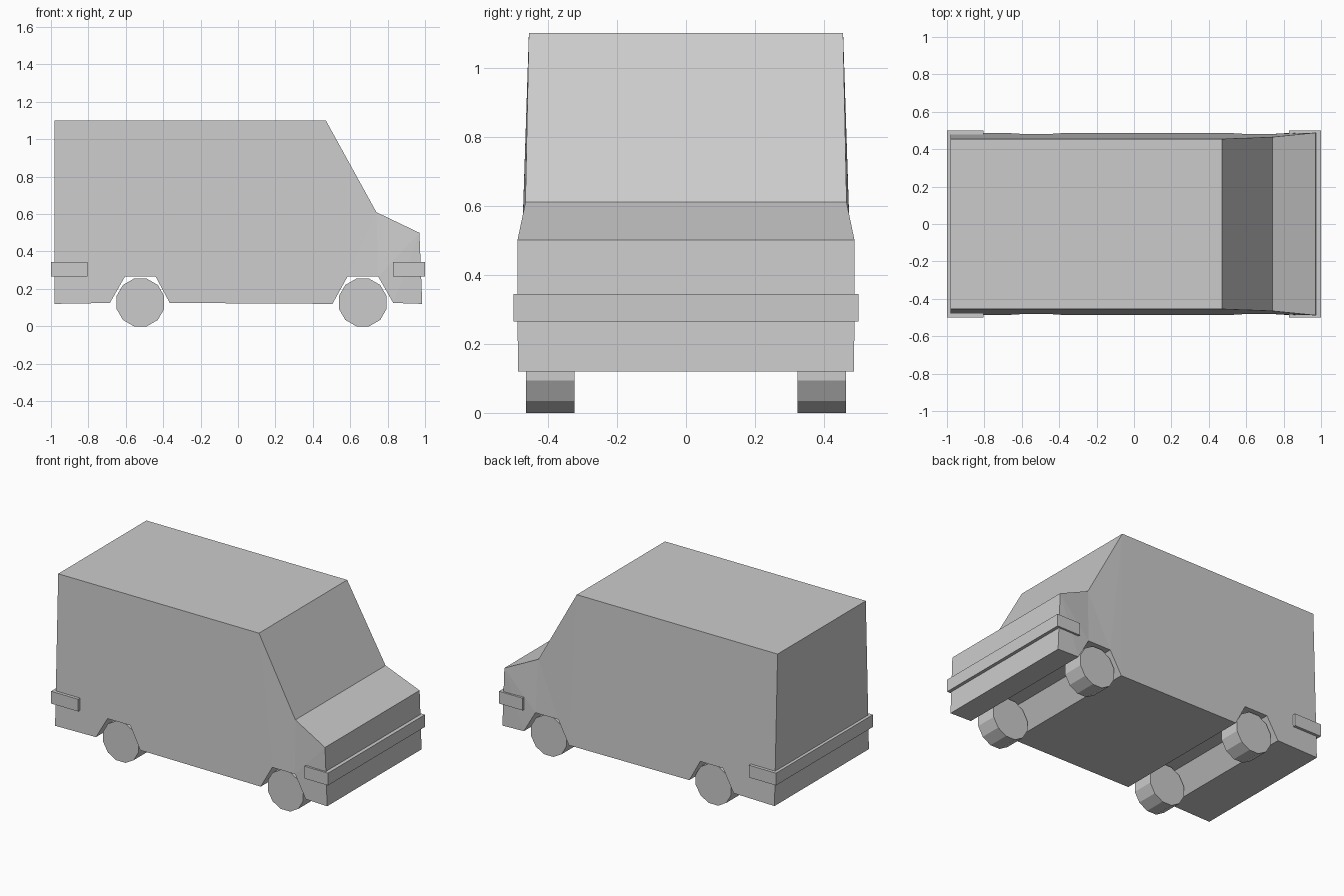
import bpy, bmesh, math

if "Cube" in bpy.data.objects:
    bpy.data.objects.remove(bpy.data.objects["Cube"])

# Side profile of the body as (x, z, half width), counter-clockwise from the rear bottom
PROFILE = [
    (-0.98, 0.12, 0.487), (-0.685, 0.125, 0.487), (-0.605, 0.265, 0.482),
    (-0.44, 0.265, 0.482), (-0.365, 0.125, 0.487), (0.505, 0.12, 0.487),
    (0.585, 0.265, 0.482), (0.75, 0.265, 0.482), (0.83, 0.125, 0.487),
    (0.985, 0.12, 0.487), (0.97, 0.50, 0.488), (0.74, 0.61, 0.465),
    (0.47, 1.10, 0.455), (-0.98, 1.10, 0.455),
]
# Flat cargo side, then the folded panels around the front wheel
SIDE_PANELS = [
    (0, 1, 2, 3, 4, 5, 12, 13), (12, 5, 6), (12, 6, 11),
    (11, 6, 7), (11, 7, 10), (10, 7, 8), (10, 8, 9),
]


def finish(bm, name):
    bmesh.ops.recalc_face_normals(bm, faces=bm.faces)
    mesh = bpy.data.meshes.new(name)
    bm.to_mesh(mesh)
    bm.free()
    obj = bpy.data.objects.new(name, mesh)
    bpy.context.collection.objects.link(obj)
    return obj


def box(name, x0, x1, half_y, z0, z1):
    bm = bmesh.new()
    bmesh.ops.create_cube(bm, size=1)
    for v in bm.verts:
        v.co.x = x1 if v.co.x > 0 else x0
        v.co.y = half_y if v.co.y > 0 else -half_y
        v.co.z = z1 if v.co.z > 0 else z0
    return finish(bm, name)


# Body shell with wheel channels
bm = bmesh.new()
left, right = [[bm.verts.new((x, s * w, z)) for x, z, w in PROFILE] for s in (1, -1)]
for i in range(len(PROFILE)):
    j = (i + 1) % len(PROFILE)
    bm.faces.new((left[i], left[j], right[j], right[i]))
for panel in SIDE_PANELS:
    bm.faces.new([right[i] for i in panel])
    bm.faces.new([left[i] for i in reversed(panel)])
finish(bm, "van_body")

# Bumpers wrapping around both ends
box("rear_bumper", -1.0, -0.805, 0.5, 0.265, 0.345)
box("front_bumper", 0.83, 1.0, 0.5, 0.265, 0.345)

# Twelve-sided wheels with a flat at the bottom
RADIUS = 0.132
AXLE_Z = RADIUS * math.cos(math.radians(15))
for end, x in (("rear", -0.522), ("front", 0.667)):
    for side, s in (("left", 1), ("right", -1)):
        bm = bmesh.new()
        rings = [[bm.verts.new((x + RADIUS * math.cos(math.radians(15 + 30 * k)), s * y,
                                AXLE_Z + RADIUS * math.sin(math.radians(15 + 30 * k))))
                  for k in range(12)] for y in (0.323, 0.463)]
        for k in range(12):
            n = (k + 1) % 12
            bm.faces.new((rings[0][k], rings[0][n], rings[1][n], rings[1][k]))
        for ring in rings:
            bm.faces.new(ring)
        finish(bm, f"{end}_{side}_wheel")
